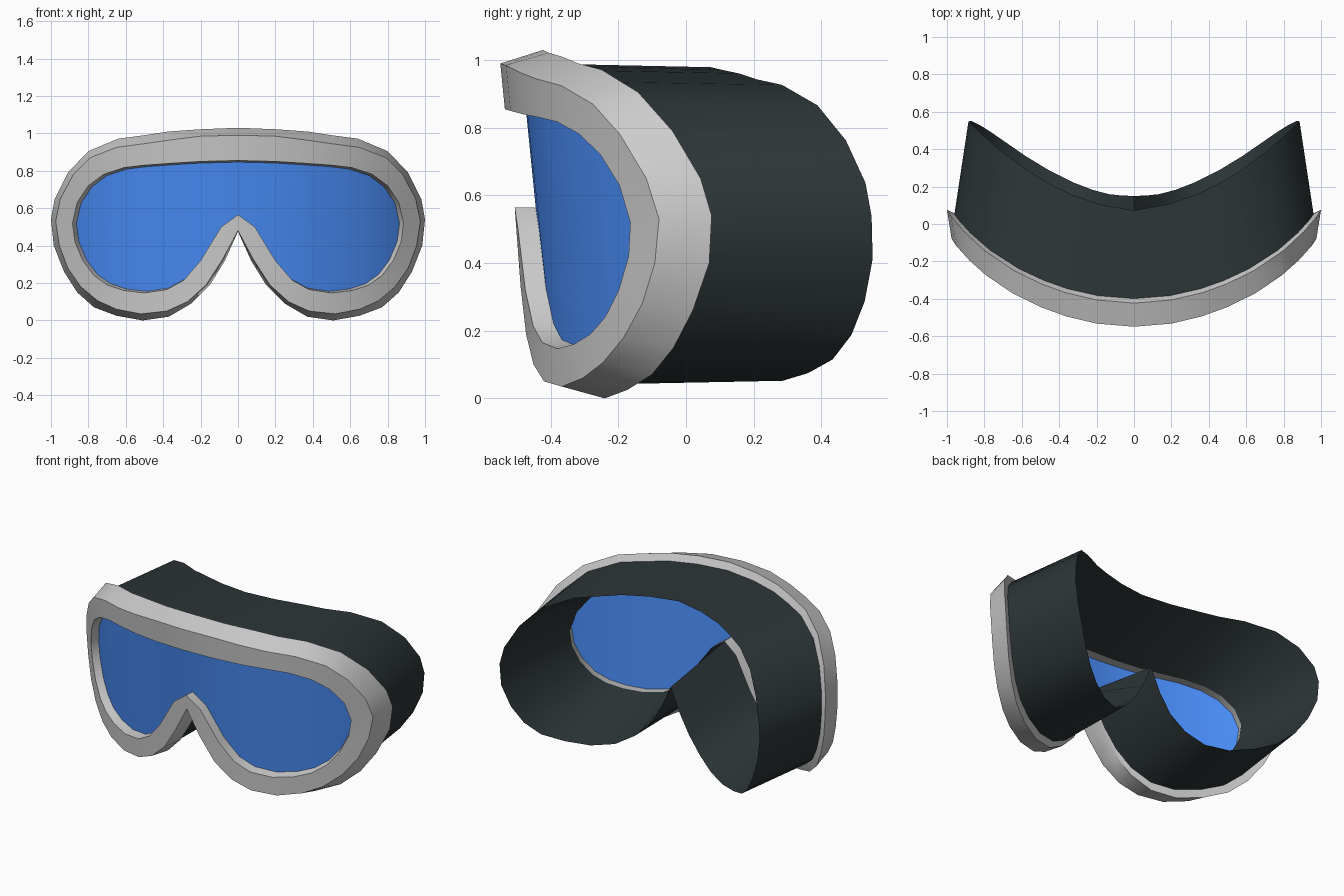
import bpy, bmesh
from math import radians

if "Cube" in bpy.data.objects:
    bpy.data.objects.remove(bpy.data.objects["Cube"])

# Half outlines (x, z), from top centre round the side to the nose
OUTER = [(0, 1.03), (.2, 1.022), (.37, 1.01), (.5, .99), (.64, .972), (.8, .905), (.91, .79),
         (.98, .65), (1, .54), (.985, .4), (.93, .26), (.86, .15), (.77, .07), (.65, .025),
         (.51, 0), (.37, .02), (.25, .09), (.15, .19), (.07, .32), (0, .475)]
FACE = [(0, .99), (.2, .985), (.36, .965), (.5, .945), (.65, .925), (.79, .87), (.88, .78),
        (.95, .65), (.975, .53), (.955, .4), (.91, .28), (.84, .18), (.75, .105), (.65, .06),
        (.52, .035), (.38, .05), (.27, .1), (.17, .19), (.08, .33), (0, .48)]
OPENING = [(0, .855), (.2, .85), (.36, .84), (.5, .83), (.61, .817), (.72, .78), (.8, .72),
           (.86, .63), (.885, .52), (.872, .42), (.83, .32), (.77, .24), (.7, .19), (.61, .16),
           (.5, .147), (.38, .165), (.29, .215), (.2, .32), (.09, .5), (0, .565)]


def scaled(pts, sx, sz, cz=.5):
    return [(x * sx, cz + (z - cz) * sz) for x, z in pts]


def front(x, z, depth):
    # curved, slightly tilted front surface of the goggles
    tilt = .1 if z > .5 else .05
    return -.5 + .4 * x * x + .05 * x ** 6 - tilt * (z - .5) + depth


def face_side(x, z):
    # curve that rests against the face
    tilt = .16 * (1 - x) if z > .5 else .22 * max(0, x - .13)
    return .15 + .51 * x * x - tilt * (z - .5)


def ring(pts, y):
    half = [(x, y(x, z), z) for x, z in pts]
    return half + [(-x, y, z) for x, y, z in half[-2:0:-1]]


def finish(name, bm, color=None):
    bmesh.ops.recalc_face_normals(bm, faces=bm.faces)
    mesh = bpy.data.meshes.new(name)
    bm.to_mesh(mesh)
    bm.free()
    ob = bpy.data.objects.new(name, mesh)
    bpy.context.collection.objects.link(ob)
    if color:
        mat = bpy.data.materials.new(name + "_material")
        mat.diffuse_color = color
        mat.use_nodes = True
        mat.node_tree.nodes["Principled BSDF"].inputs["Base Color"].default_value = mat.diffuse_color
        mesh.materials.append(mat)
    bpy.ops.object.select_all(action='DESELECT')
    ob.select_set(True)
    bpy.context.view_layer.objects.active = ob
    bpy.ops.object.shade_smooth_by_angle(angle=radians(30))


def loft(name, rings, color=None):
    bm = bmesh.new()
    rows = [[bm.verts.new(p) for p in r] for r in rings]
    n = len(rows[0])
    for a, b in zip(rows, rows[1:]):
        for i in range(n):
            j = (i + 1) % n
            bm.faces.new((a[i], a[j], b[j], b[i]))
    finish(name, bm, color)


# Grey frame: rear lip, outer edge, front face, opening wall
seat = ring(scaled(OUTER, .96, .92, .52), lambda x, z: front(x, z, .15))
inner = ring(scaled(OPENING, .95, .95), lambda x, z: front(x, z, .13))
loft("frame", [seat,
               ring(OUTER, lambda x, z: front(x, z, .13)),
               ring(FACE, lambda x, z: front(x, z, 0)),
               ring(OPENING, lambda x, z: front(x, z, 0)),
               inner])

# Dark foam skirt: outer wall to a thin back rim, then inner wall to the opening
rim = ring(scaled(OUTER, .885, .9, .52), face_side)
loft("foam_skirt", [seat, rim, inner], color=(.026, .036, .039, 1))


# Blue lens: vertical strips across the opening
def height(pts, x):
    for (x0, z0), (x1, z1) in zip(pts, pts[1:]):
        if x0 <= x <= x1:
            return z0 + (z1 - z0) * (x - x0) / (x1 - x0)


edge = scaled(OPENING, .976, .976)
top, bottom = edge[:9], edge[:7:-1]
xs = sorted({x for x, _ in edge})
xs = [-x for x in xs[:0:-1]] + xs
bm = bmesh.new()
cols = [[bm.verts.new((x, front(x, z, .062), z))
         for z in (height(top, abs(x)), height(bottom, abs(x)))] for x in xs]
for a, b in zip(cols, cols[1:]):
    bm.faces.new((a[0], a[1], b[1], b[0]))
bmesh.ops.remove_doubles(bm, verts=bm.verts, dist=1e-4)
finish("lens", bm, (.065, .26, .92, 1))
